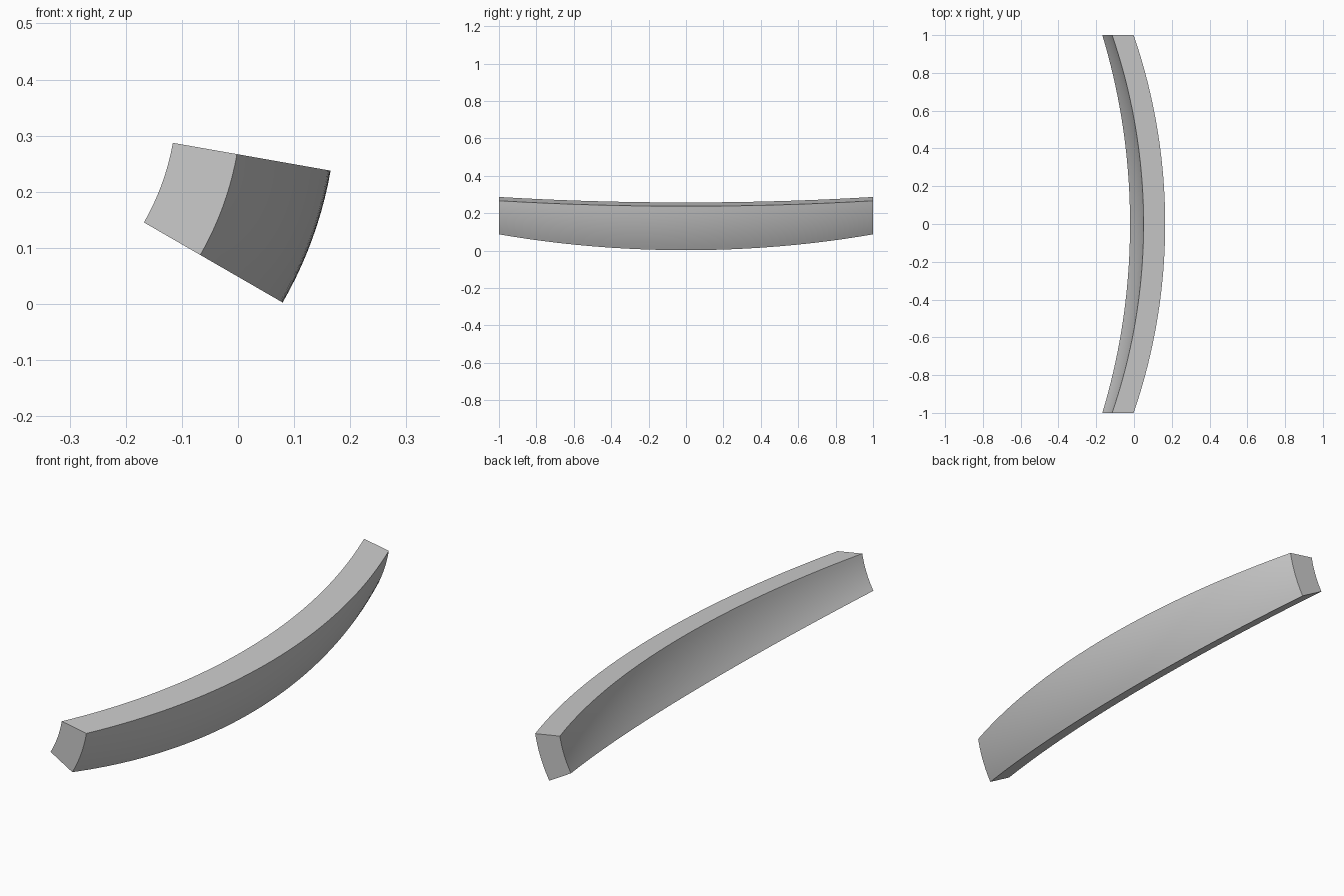
import bpy
import bmesh
from math import sin, cos, sqrt, radians

if "Cube" in bpy.data.objects:
    bpy.data.objects.remove(bpy.data.objects["Cube"], do_unlink=True)

AXIS_X, AXIS_Z = -0.544, 0.3626      # the stave is swept around this line along y
OUTER, INNER = 0.72, 0.604           # radii at mid length
BULGE = 0.1695                       # how far the ends draw inward
START, END = radians(-30), radians(-10)
LENGTH_STEPS, ARC_STEPS = 48, 10

# Flat colour
grey = bpy.data.materials.new("light grey")
grey.use_nodes = True
colour = (0.6, 0.6, 0.6, 1)
grey.diffuse_color = colour
grey.node_tree.nodes["Principled BSDF"].inputs["Base Color"].default_value = colour

bend = (1 + BULGE ** 2) / (2 * BULGE)  # radius of the lengthwise arc


def section(bm, y):
    """Closed cross-section: outer arc upward, then inner arc back down."""
    inset = bend - sqrt(bend ** 2 - y ** 2)
    angles = [START + (END - START) * i / ARC_STEPS for i in range(ARC_STEPS + 1)]
    path = [(OUTER, a) for a in angles] + [(INNER, a) for a in reversed(angles)]
    return [bm.verts.new((AXIS_X + (r - inset) * cos(a), y,
                          AXIS_Z + (r - inset) * sin(a))) for r, a in path]


# Curved stave: bridge the sections, then close both flat ends
bm = bmesh.new()
rings = [section(bm, -1 + 2 * i / LENGTH_STEPS) for i in range(LENGTH_STEPS + 1)]
count = len(rings[0])
for a, b in zip(rings, rings[1:]):
    for i in range(count):
        j = (i + 1) % count
        bm.faces.new((a[i], a[j], b[j], b[i]))
for ring in (rings[0], rings[-1]):
    for i in range(ARC_STEPS):
        bm.faces.new((ring[i], ring[i + 1], ring[-2 - i], ring[-1 - i]))
bmesh.ops.recalc_face_normals(bm, faces=bm.faces)

mesh = bpy.data.meshes.new("curved_stave")
bm.to_mesh(mesh)
bm.free()
mesh.materials.append(grey)
stave = bpy.data.objects.new("curved_stave", mesh)
bpy.context.collection.objects.link(stave)

# Smooth curves, crisp edges
bpy.ops.object.select_all(action='DESELECT')
stave.select_set(True)
bpy.context.view_layer.objects.active = stave
bpy.ops.object.shade_smooth_by_angle(angle=radians(30))
